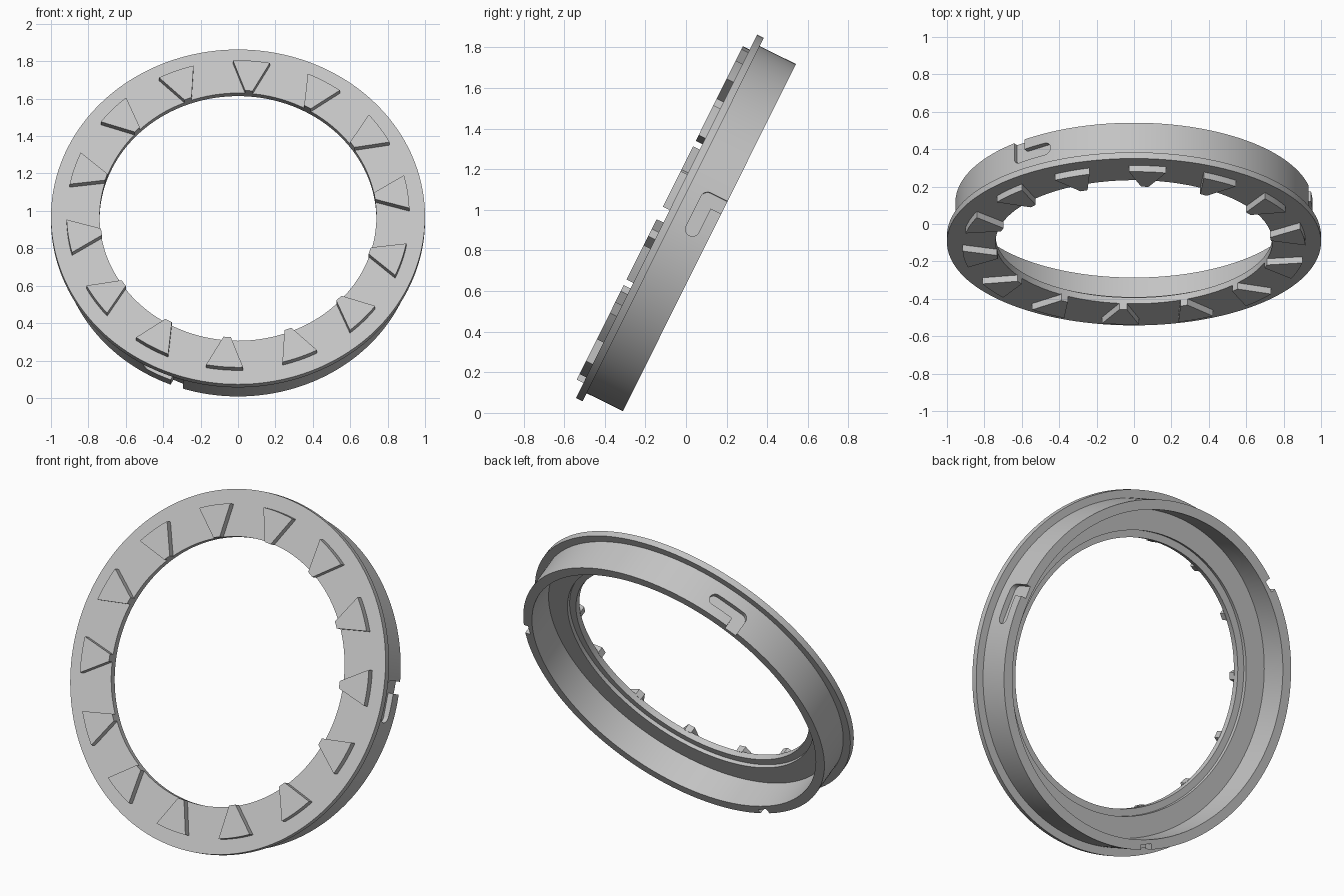
import bpy, bmesh, math
from mathutils import Matrix, Vector

if "Cube" in bpy.data.objects:
    bpy.data.objects.remove(bpy.data.objects["Cube"], do_unlink=True)

# One light grey for the whole part
grey = bpy.data.materials.new("light_grey")
grey.use_nodes = True
grey.diffuse_color = (0.55, 0.55, 0.55, 1)
grey.node_tree.nodes["Principled BSDF"].inputs["Base Color"].default_value = (0.55, 0.55, 0.55, 1)

# The ring leans back; local +z points out of its front face
PLACE = Matrix.Translation((0, -0.096, 0.968)) @ Matrix.Rotation(math.radians(63.5), 4, 'X')
SEGMENTS = 160
BORE, FLANGE, BARREL, BARREL_IN = 0.74, 1.0, 0.955, 0.90
PLATE, DEPTH = 0.037, 0.236


def make_object(name, bm):
    bmesh.ops.recalc_face_normals(bm, faces=bm.faces)
    mesh = bpy.data.meshes.new(name)
    bm.to_mesh(mesh)
    bm.free()
    mesh.materials.append(grey)
    obj = bpy.data.objects.new(name, mesh)
    obj.matrix_world = PLACE
    bpy.context.collection.objects.link(obj)
    return obj


def add_prism(bm, outline, offset, matrix):
    """Extrude a planar outline by an offset, then place it."""
    face = bm.faces.new([bm.verts.new(p) for p in outline])
    out = bmesh.ops.extrude_face_region(bm, geom=[face], use_keep_orig=True)
    top = [g for g in out["geom"] if isinstance(g, bmesh.types.BMVert)]
    bmesh.ops.translate(bm, verts=top, vec=offset)
    bmesh.ops.transform(bm, matrix=matrix, verts=list(face.verts) + top)


def arc(cx, cy, radius, start, end, steps):
    angles = [math.radians(start + (end - start) * i / steps) for i in range(steps + 1)]
    return [(cx + radius * math.cos(a), cy + radius * math.sin(a)) for a in angles]


def activate(obj):
    bpy.ops.object.select_all(action='DESELECT')
    obj.select_set(True)
    bpy.context.view_layer.objects.active = obj


# Flanged ring: front plate, barrel and stepped bore, as one turned profile
profile = [(BORE, 0), (FLANGE, 0), (FLANGE, PLATE), (BARREL, PLATE), (BARREL, DEPTH),
           (BARREL_IN, DEPTH), (BARREL_IN, 0.06), (0.78, 0.06), (0.78, PLATE), (BORE, PLATE)]
bm = bmesh.new()
verts = [bm.verts.new((r, 0, -t)) for r, t in profile]
edges = [bm.edges.new((verts[i - 1], verts[i])) for i in range(len(verts))]
bmesh.ops.spin(bm, geom=verts + edges, cent=(0, 0, 0), axis=(0, 0, 1),
               angle=math.tau, steps=SEGMENTS, use_merge=True)
bmesh.ops.remove_doubles(bm, verts=bm.verts, dist=0.0001)
ring = make_object("flanged_ring", bm)

# Three L-shaped locking slots cut into the barrel, open at its rear edge
SLOT_R, SLOT_T, REACH = 0.035, 0.143, 0.083
slot = arc(-REACH, SLOT_T, SLOT_R, 90, 270, 12) + arc(REACH, SLOT_T, SLOT_R, -90, 0, 6)
slot += [(REACH + SLOT_R, 0.3), (REACH - SLOT_R, 0.3), (REACH - SLOT_R, SLOT_T + SLOT_R)]
bm = bmesh.new()
for i in range(3):
    turn = Matrix.Rotation(math.radians(5 + 120 * i), 4, 'Z')
    add_prism(bm, [(0.921, u, -t) for u, t in slot], Vector((0.1, 0, 0)), turn)
cutter = make_object("slot_cutter", bm)
cutter.hide_render = True
activate(ring)
cut = ring.modifiers.new("slots", 'BOOLEAN')
cut.operation, cut.solver, cut.object = 'DIFFERENCE', 'EXACT', cutter
bpy.ops.object.modifier_apply(modifier=cut.name)
bpy.data.objects.remove(cutter, do_unlink=True)
bpy.ops.object.shade_smooth_by_angle(angle=math.radians(25))

# Wedge teeth around the front face, narrow end at the bore
TEETH = 14
tooth = [(BORE - 0.002, -0.02)] + arc(0, 0, 0.917, -6.2, 6.2, 6) + [(BORE - 0.002, 0.02)]
bm = bmesh.new()
for i in range(TEETH):
    turn = Matrix.Rotation(math.radians(85.5) + math.tau * i / TEETH, 4, 'Z')
    add_prism(bm, [(x, y, -0.005) for x, y in tooth], Vector((0, 0, 0.042)), turn)
teeth = make_object("front_teeth", bm)
activate(teeth)
bpy.ops.object.shade_smooth_by_angle(angle=math.radians(25))
